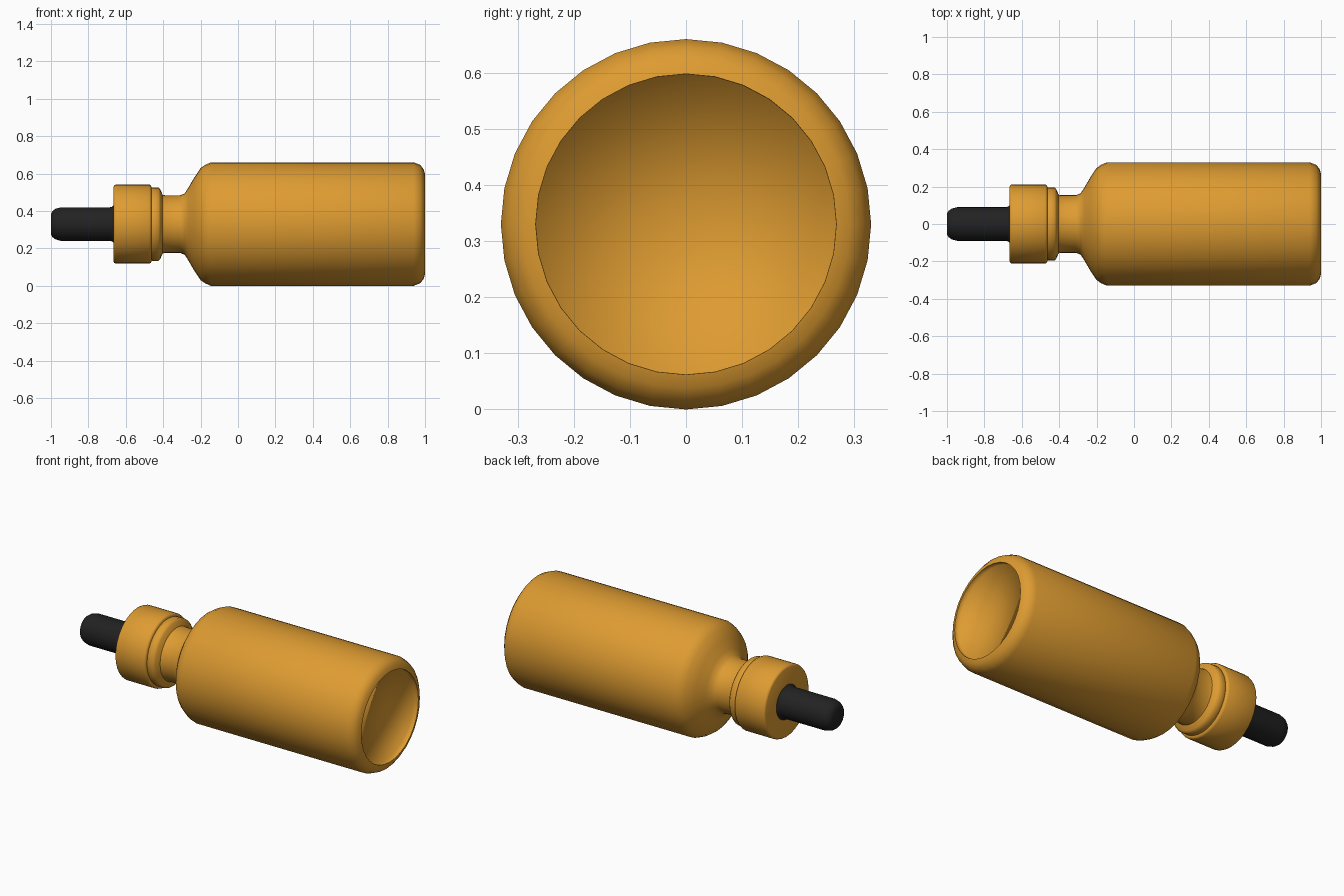
import bpy, bmesh, math

if "Cube" in bpy.data.objects:
    bpy.data.objects.remove(bpy.data.objects["Cube"])

SIDES = 32
AXIS_Z = 0.33


def material(name, rgb):
    m = bpy.data.materials.new(name)
    m.diffuse_color = (*rgb, 1.0)
    m.use_nodes = True
    m.node_tree.nodes["Principled BSDF"].inputs["Base Color"].default_value = m.diffuse_color
    return m


def lathe(name, profile, mat, angle=35):
    """Revolve (x, radius) points around the horizontal axis; radius 0 is a pole."""
    bm = bmesh.new()
    rings = []
    for x, r in profile:
        if r == 0:
            rings.append([bm.verts.new((x, 0, AXIS_Z))] * SIDES)
        else:
            rings.append([bm.verts.new((x, r * math.sin(2 * math.pi * i / SIDES),
                                        AXIS_Z + r * math.cos(2 * math.pi * i / SIDES)))
                          for i in range(SIDES)])
    for a, b in zip(rings, rings[1:]):
        for i in range(SIDES):
            j = (i + 1) % SIDES
            # pole rings collapse to triangles
            bm.faces.new(list(dict.fromkeys((a[j], a[i], b[i], b[j]))))
    me = bpy.data.meshes.new(name)
    bm.to_mesh(me)
    bm.free()
    me.materials.append(mat)
    ob = bpy.data.objects.new(name, me)
    bpy.context.collection.objects.link(ob)
    bpy.ops.object.select_all(action='DESELECT')
    ob.select_set(True)
    bpy.context.view_layer.objects.active = ob
    bpy.ops.object.shade_smooth_by_angle(angle=math.radians(angle))
    return ob


amber = material("amber", (0.73, 0.33, 0.031))
black = material("black_rubber", (0.016, 0.016, 0.016))

# Glass body: collar, neck, shoulder, wall and rounded foot
lathe("bottle_body", [
    (-0.47, 0.19), (-0.46, 0.196), (-0.425, 0.196), (-0.415, 0.185),
    (-0.403, 0.157), (-0.39, 0.154), (-0.31, 0.154), (-0.285, 0.164),
    (-0.265, 0.195), (-0.235, 0.247), (-0.20, 0.30), (-0.175, 0.317),
    (-0.145, 0.33), (0.94, 0.33), (0.975, 0.316), (0.993, 0.292), (1.0, 0.268),
], amber, 50)

# Recessed underside, softly shaded across its wall
lathe("bottle_base", [(1.0, 0.268), (0.97, 0.267), (0.97, 0)], amber, 180)

# Screw cap
lathe("cap", [
    (-0.665, 0), (-0.665, 0.2), (-0.661, 0.208), (-0.652, 0.212),
    (-0.475, 0.212), (-0.467, 0.208), (-0.463, 0.2), (-0.463, 0),
], amber, 50)

# Rubber squeeze bulb
lathe("dropper_bulb", [
    (-1.0, 0), (-1.0, 0.055), (-0.992, 0.07), (-0.975, 0.082), (-0.945, 0.09),
    (-0.685, 0.09), (-0.672, 0.093), (-0.664, 0.102),
], black, 50)
